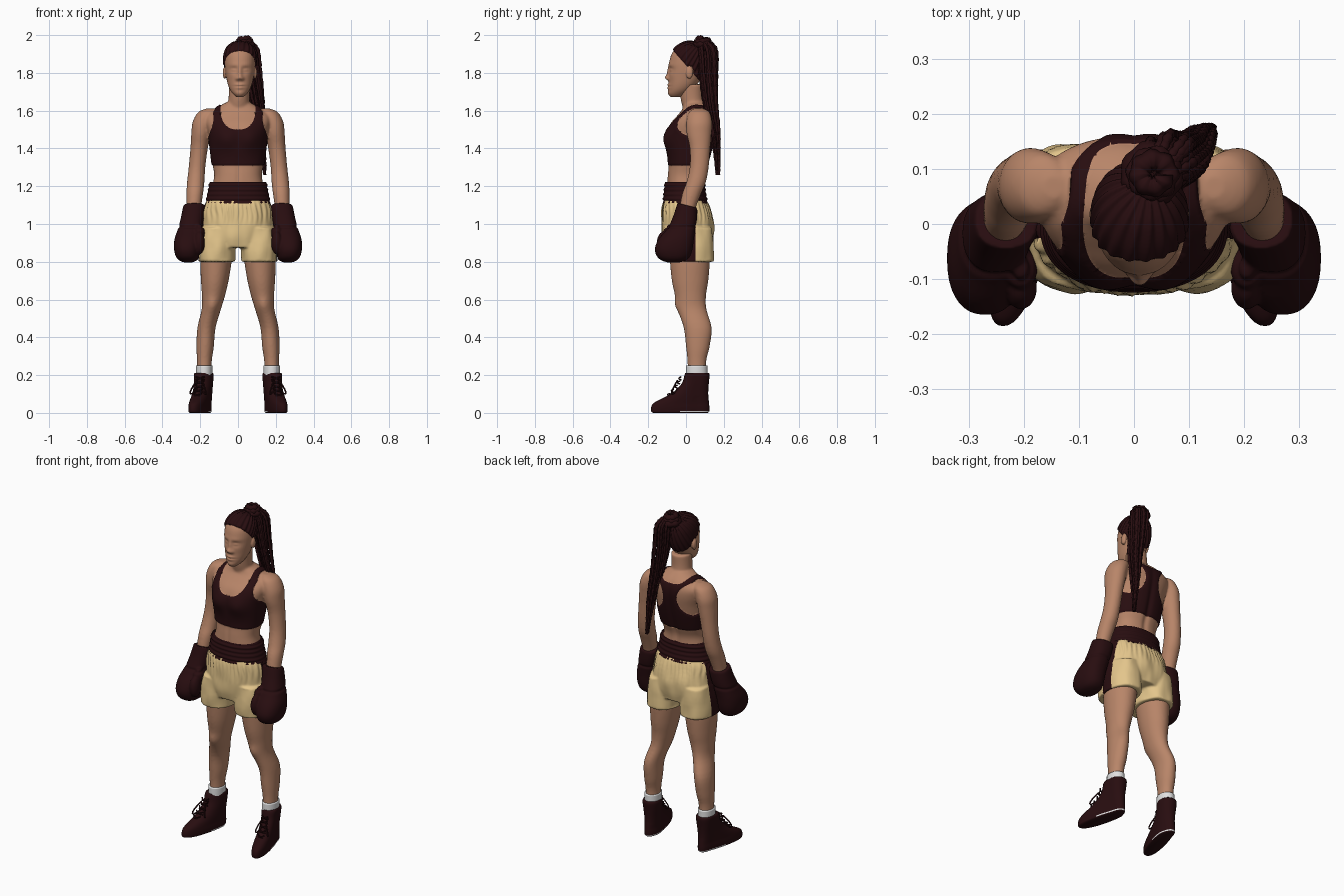
import bpy, bmesh, math, random
from mathutils import Vector, noise, Matrix

if "Cube" in bpy.data.objects:
    bpy.data.objects.remove(bpy.data.objects["Cube"])

random.seed(4)

def material(name, col):
    m = bpy.data.materials.new(name)
    m.diffuse_color = (*col, 1)
    m.use_nodes = True
    m.node_tree.nodes["Principled BSDF"].inputs["Base Color"].default_value = m.diffuse_color
    return m

SKIN = material("skin", (0.48, 0.235, 0.14))
DARK = material("dark maroon", (0.021, 0.004, 0.005))
GOLD = material("pale gold", (0.77, 0.56, 0.26))
WHITE = material("white", (0.75, 0.75, 0.75))

def clamp(t):
    return max(0.0, min(1.0, t))

def smooth_rows(rows, sub):
    """Catmull-Rom interpolation of tuples."""
    out = []
    for i in range(len(rows) - 1):
        a, b, c, d = rows[max(i - 1, 0)], rows[i], rows[i + 1], rows[min(i + 2, len(rows) - 1)]
        for s in range(sub):
            t = s / sub
            out.append([0.5 * (2 * q + (r - p) * t + (2 * p - 5 * q + 4 * r - w) * t * t
                        + (3 * q - p - 3 * r + w) * t ** 3) for p, q, r, w in zip(a, b, c, d)])
    return out + [list(rows[-1])]

def loft(bm, rows, side=1, p=2.0, sub=4, n=40):
    """Stack of horizontal rings: (z, centre x, half width, front y, back y)."""
    rings = []
    for z, cx, rx, yf, yb in smooth_rows(rows, sub):
        ring = []
        for i in range(n):
            a = math.tau * i / n
            c, s = math.cos(a), math.sin(a)
            ring.append(bm.verts.new((side * cx + rx * math.copysign(abs(c) ** (2 / p), c),
                        (yf + yb) / 2 + (yb - yf) / 2 * math.copysign(abs(s) ** (2 / p), s), z)))
        rings.append(ring)
    faces = [bm.faces.new(rings[0]), bm.faces.new(rings[-1])]
    for r, q in zip(rings, rings[1:]):
        faces += [bm.faces.new((r[i], r[(i + 1) % n], q[(i + 1) % n], q[i])) for i in range(n)]
    bmesh.ops.recalc_face_normals(bm, faces=faces)

def ball(bm, loc, size):
    bmesh.ops.create_uvsphere(bm, u_segments=24, v_segments=16, radius=1,
                              matrix=Matrix.Translation(loc) @ Matrix.Diagonal((*size, 1)))

def make(bm, name, mats, voxel=None, relax=4):
    me = bpy.data.meshes.new(name)
    bm.to_mesh(me)
    bm.free()
    ob = bpy.data.objects.new(name, me)
    bpy.context.collection.objects.link(ob)
    if voxel:
        r = ob.modifiers.new("fuse", 'REMESH')
        r.mode, r.voxel_size = 'VOXEL', voxel
        s = ob.modifiers.new("relax", 'SMOOTH')
        s.iterations, s.factor = relax, 0.5
        dg = bpy.context.evaluated_depsgraph_get()
        me = bpy.data.meshes.new_from_object(ob.evaluated_get(dg))
        ob.modifiers.clear()
        ob.data = me
    me.materials.clear()
    for m in mats:
        me.materials.append(m)
    me.polygons.foreach_set("use_smooth", [True] * len(me.polygons))
    return ob

def push(ob, fn):
    """Move each vertex by the vector fn(position, normal)."""
    moves = [fn(v.co, v.normal) for v in ob.data.vertices]
    for v, m in zip(ob.data.vertices, moves):
        v.co += m
    ob.data.update()

def paint(ob, f, idx, tol):
    """Colour where f > 0, snapping nearby vertices onto the border f = 0."""
    def snap(co, n):
        val = f(co)
        if abs(val) > tol:
            return Vector()
        e = 0.0005
        g = Vector([(f(co + Vector(d) * e) - val) / e for d in ((1, 0, 0), (0, 1, 0), (0, 0, 1))])
        g -= n * g.dot(n)
        if g.length < 0.3:
            return Vector()
        m = -g * val / g.length_squared
        return m if m.length < tol else m * (tol / m.length)
    push(ob, snap)
    for poly in ob.data.polygons:
        if f(poly.center) > 0:
            poly.material_index = idx

def bumps(co, table, cx=0.0):
    """Sum of soft bumps in y: (x, z, spread x, spread z, depth), mirrored."""
    d = 0.0
    for x, z, sx, sz, h in table:
        u, w = (abs(co.x - cx) - x) / sx, (co.z - z) / sz
        d += h * math.exp(-(u * u + w * w) / 2)
    return Vector((0, d, 0))

def tubes(name, paths, depth, mat):
    """Round tubes along lists of (point, radius factor)."""
    cu = bpy.data.curves.new(name, 'CURVE')
    cu.dimensions, cu.bevel_depth, cu.bevel_resolution, cu.use_fill_caps = '3D', depth, 1, True
    for path in paths:
        sp = cu.splines.new('POLY')
        sp.points.add(len(path) - 1)
        for pt, (co, r) in zip(sp.points, path):
            pt.co, pt.radius = (*co, 1), r
    tmp = bpy.data.objects.new(name, cu)
    bpy.context.collection.objects.link(tmp)
    dg = bpy.context.evaluated_depsgraph_get()
    bm = bmesh.new()
    bm.from_mesh(bpy.data.meshes.new_from_object(tmp.evaluated_get(dg)))
    bpy.data.objects.remove(tmp)
    return make(bm, name, [mat])

# Body: torso, neck, arms and legs fused together
bm = bmesh.new()
loft(bm, [(1.08, 0, .15, -.10, .10), (1.20, 0, .135, -.10, .095), (1.26, 0, .126, -.097, .095),
          (1.32, 0, .136, -.092, .115), (1.40, 0, .146, -.098, .137), (1.47, 0, .155, -.10, .152),
          (1.53, 0, .172, -.082, .160), (1.575, 0, .172, -.045, .156), (1.61, 0, .125, -.018, .138),
          (1.645, 0, .06, -.01, .10)], p=2.3)
loft(bm, [(1.55, 0, .07, -.02, .12), (1.60, .002, .064, -.015, .11), (1.66, .005, .056, -.028, .092),
          (1.74, .01, .056, -.035, .09)])
for s in (-1, 1):
    loft(bm, [(1.612, .145, .02, .045, .09), (1.592, .163, .048, .015, .125), (1.54, .185, .055, .002, .138),
              (1.48, .195, .052, .003, .135), (1.40, .206, .046, .02, .128), (1.30, .217, .044, .02, .12),
              (1.22, .224, .046, .002, .105), (1.16, .229, .044, -.02, .08), (1.08, .235, .038, -.035, .05),
              (1.02, .24, .035, -.04, .04)], s)
    loft(bm, [(.95, .10, .07, -.08, .11), (.87, .112, .08, -.09, .125), (.80, .117, .083, -.085, .126),
              (.70, .123, .073, -.075, .118), (.62, .130, .061, -.058, .106), (.55, .141, .051, -.045, .108),
              (.45, .167, .048, -.012, .136), (.35, .174, .046, .0, .125), (.27, .178, .039, .008, .107),
              (.15, .179, .038, .01, .107)], s)
body = make(bm, "body", [SKIN, DARK], 0.0065, 7)
push(body, lambda co, n: bumps(co, [(.065, 1.45, .04, .04, -.02), (0, 1.25, .008, .06, .004),
     (.135, .57, .022, .025, -.008)]) if n.y < 0 and abs(co.x) < .19 else Vector())
push(body, lambda co, n: bumps(co, [(0, 1.35, .012, .14, -.010)]) if n.y > .3 and co.z > 1.2 else Vector())

# Sports top: scooped front and racer back cut out of the torso by rule
def top(co):
    ax, y, z = abs(co.x), co.y, co.z
    t = clamp(y / .1)
    mix = lambda a, b: a + (b - a) * t
    dz = max(0, mix(1.62, 1.645) - z)
    neck = ((ax / mix(.093, .085)) ** 2.5 + (dz / mix(.12, .05)) ** 2.5) ** .4 - 1
    arm = math.hypot((ax - mix(.21, .155)) / mix(.08, .11), (z - mix(1.56, 1.512)) / mix(.11, .105)) - 1
    lim = .157 - clamp((z - 1.46) / .07) * .024
    return min(neck * .09, arm * .09, lim - ax, z - 1.31)
paint(body, top, 1, 0.004)
push(body, lambda co, n: n * .005 * clamp(top(co) / .004))

# Head with sculpted face and ears
bm = bmesh.new()
loft(bm, [(1.672, .01, .018, -.08, -.03), (1.688, .01, .036, -.09, .0), (1.71, .01, .052, -.092, .03),
          (1.74, .01, .064, -.092, .06), (1.78, .01, .073, -.09, .085), (1.82, .01, .079, -.09, .10),
          (1.86, .01, .081, -.088, .107), (1.90, .01, .078, -.076, .105), (1.935, .01, .063, -.05, .09),
          (1.956, .01, .035, -.015, .06), (1.962, .01, .01, .01, .03)], p=2.1)
for s in (-1, 1):
    ball(bm, (.01 + s * .08, .018, 1.80), (.011, .019, .031))
head = make(bm, "head", [SKIN, DARK], 0.0035, 4)
face = [(0, 1.805, .009, .02, -.010), (0, 1.776, .011, .010, -.016), (.013, 1.769, .008, .007, -.008),
        (.032, 1.817, .015, .010, .008), (.032, 1.815, .011, .006, -.006), (.03, 1.842, .024, .010, -.003),
        (0, 1.737, .016, .005, -.007), (0, 1.721, .014, .006, -.007), (0, 1.729, .02, .0025, .003),
        (0, 1.692, .018, .012, -.005), (.045, 1.785, .018, .016, -.003)]
push(head, lambda co, n: bumps(co, face, .01) * clamp(-n.y * 2) if co.y < -.02 else Vector())

# Cornrows: hair area of the head, ridged towards the bun
def hair(co):
    ear = Vector(((abs(co.x - .01) - .08) / .02, (co.y - .018) / .024, (co.z - 1.80) / .036)).length
    return min((co.z - 1.84 + 1.15 * co.y) * .65, (ear - 1) * .025)
axis = Vector((.02, .08, .13)).normalized()
side_v = axis.cross(Vector((1, 0, 0))).normalized()
side_w = axis.cross(side_v)
def rows_of_hair(co, n):
    d = co - Vector((.01, .01, 1.84))
    ang = math.atan2(d.dot(side_w), d.dot(side_v))
    return n * (.006 + .003 * math.sin(22 * ang)) * clamp(hair(co) / .006)
paint(head, hair, 1, 0.0022)
push(head, rows_of_hair)

# Bun coil on the crown
coil = []
for i in range(91):
    a, t = math.tau * 3 * i / 90, i / 90
    r = .045 - .025 * t
    coil.append(((.035 + r * math.cos(a), .09 + r * math.sin(a), 1.935 + .046 * t), 1 + .12 * math.sin(i * 1.6)))
tubes("hair_bun", [coil], .019, DARK)

# Ponytail of thin braids: (x, y, z, spread)
tail = smooth_rows([(.04, .095, 1.965, .028), (.062, .115, 1.92, .048), (.078, .118, 1.80, .047),
                    (.10, .126, 1.65, .039), (.12, .150, 1.50, .027), (.135, .164, 1.36, .014),
                    (.144, .168, 1.26, .008)], 9)
braids = []
for k in range(38):
    a, q = random.uniform(0, math.tau), math.sqrt(random.random())
    end = int(len(tail) * random.choice((.6, .72, .8, .88, .95, 1)))
    path = []
    for i, (x, y, z, r) in enumerate(tail[:end]):
        b = a + .02 * i
        path.append(((x + r * q * math.cos(b), y + r * q * math.sin(b), z),
                     (1 + .2 * math.sin(i * 2.1 + k)) * (1 - .45 * i / end)))
    braids.append(path)
tubes("ponytail_braids", braids, .0095, DARK)

# Shorts with gathers, loose folds and dark side stripes
bm = bmesh.new()
loft(bm, [(1.135, 0, .160, -.113, .103), (1.09, 0, .177, -.126, .124), (1.0, 0, .188, -.128, .147),
          (.93, 0, .196, -.126, .148), (.875, 0, .188, -.115, .135)], p=2.3)
for s in (-1, 1):
    loft(bm, [(.98, .105, .088, -.118, .138), (.88, .110, .097, -.126, .148), (.80, .112, .097, -.12, .146)], s, p=2.4)
shorts = make(bm, "shorts", [GOLD, DARK], 0.0065, 3)
paint(shorts, lambda co: min(.038 - abs(co.y - .012), abs(co.x) - .12), 1, 0.004)
def folds(co, n):
    a = math.atan2(co.y, co.x)
    gather = clamp((co.z - .99) / .08) * clamp((1.135 - co.z) / .04)
    return n * (.0035 * math.sin(34 * a + 3 * noise.noise(co * 12)) * gather
                + .008 * noise.noise((co.x * 18, co.y * 18, co.z * 9))) * (1 - abs(n.z))
push(shorts, folds)

# Ribbed waistband
bm = bmesh.new()
loft(bm, [(1.108, 0, .168, -.12, .114), (1.125, 0, .17, -.122, .113), (1.17, 0, .16, -.118, .105),
          (1.21, 0, .154, -.114, .102), (1.222, 0, .150, -.111, .099)], sub=8, n=72, p=2.2)
band = make(bm, "waistband", [DARK])
push(band, lambda co, n: n * .003 * math.sin(co.z * math.tau / .024) * (1 - abs(n.z)))

for s, label in ((-1, "right"), (1, "left")):
    # Boxing glove: cuff, fist and thumb
    bm = bmesh.new()
    loft(bm, [(1.10, .232, .056, -.045, .058), (1.085, .232, .060, -.05, .06), (1.03, .242, .061, -.07, .058),
              (.975, .254, .064, -.10, .05), (.92, .266, .070, -.145, .042), (.87, .270, .069, -.165, .035),
              (.83, .268, .062, -.155, .022), (.808, .265, .048, -.13, .0), (.797, .264, .022, -.10, -.03)], s, p=2.3)
    ball(bm, (s * .205, -.115, .90), (.029, .04, .062))
    ball(bm, (s * .205, -.08, .95), (.03, .04, .05))
    glove = make(bm, label + "_glove", [DARK], 0.0055, 3)
    push(glove, lambda co, n: n * -.006 * math.exp(-((co.z - .985) / .007) ** 2)
         + Vector((0, 0, -.25 * co.y * clamp((co.z - 1.0) / .1))))

    # Sock
    bm = bmesh.new()
    loft(bm, [(.18, .179, .043, .0, .115), (.215, .179, .044, .0, .114), (.25, .179, .044, .001, .113)], s)
    make(bm, label + "_sock", [WHITE])

    # Boot, toe turned outward, with a pale sole edge at the heel
    splay = lambda co, n: Vector((s * (.007 + .24 * max(0, .06 - co.y)), 0, 0))
    bm = bmesh.new()
    loft(bm, [(.0, .172, .040, -.172, .115), (.004, .172, .045, -.182, .121), (.011, .172, .046, -.185, .124),
              (.03, .172, .047, -.184, .124), (.05, .172, .046, -.174, .122), (.07, .172, .046, -.14, .12),
              (.09, .172, .046, -.10, .118), (.12, .172, .046, -.055, .118), (.16, .172, .048, -.02, .121),
              (.20, .172, .050, -.008, .125), (.212, .172, .047, -.003, .121)], s, p=2.3)
    boot = make(bm, label + "_boot", [DARK, WHITE])
    for poly in boot.data.polygons:
        if .004 < poly.center.z < .011 and poly.center.y > -.03:
            poly.material_index = 1
    push(boot, splay)

    # Laces: crossed rows up the front and a bow
    laces = []
    for i in range(5):
        z = .095 + .022 * i
        y = -.098 + .9 * (z - .09) - 1.2 * max(0, z - .15) * .5
        for d in (-1, 1):
            laces.append([((s * .172 + d * u * .022, y + .012 * u * u - .004, z + .008 * u), 1)
                          for u in (-1, -.5, 0, .5, 1)])
    for d in (-1, 1):
        laces.append([((s * .172 + d * (.012 + .03 * math.sin(t * math.pi)), -.045 - .03 * math.sin(t * math.pi),
                        .15 - .045 * math.sin(t * math.pi) + .022 * math.cos(t * math.pi)), 1)
                      for t in [j / 10 for j in range(11)]])
    push(tubes(label + "_laces", laces, .004, DARK), splay)
